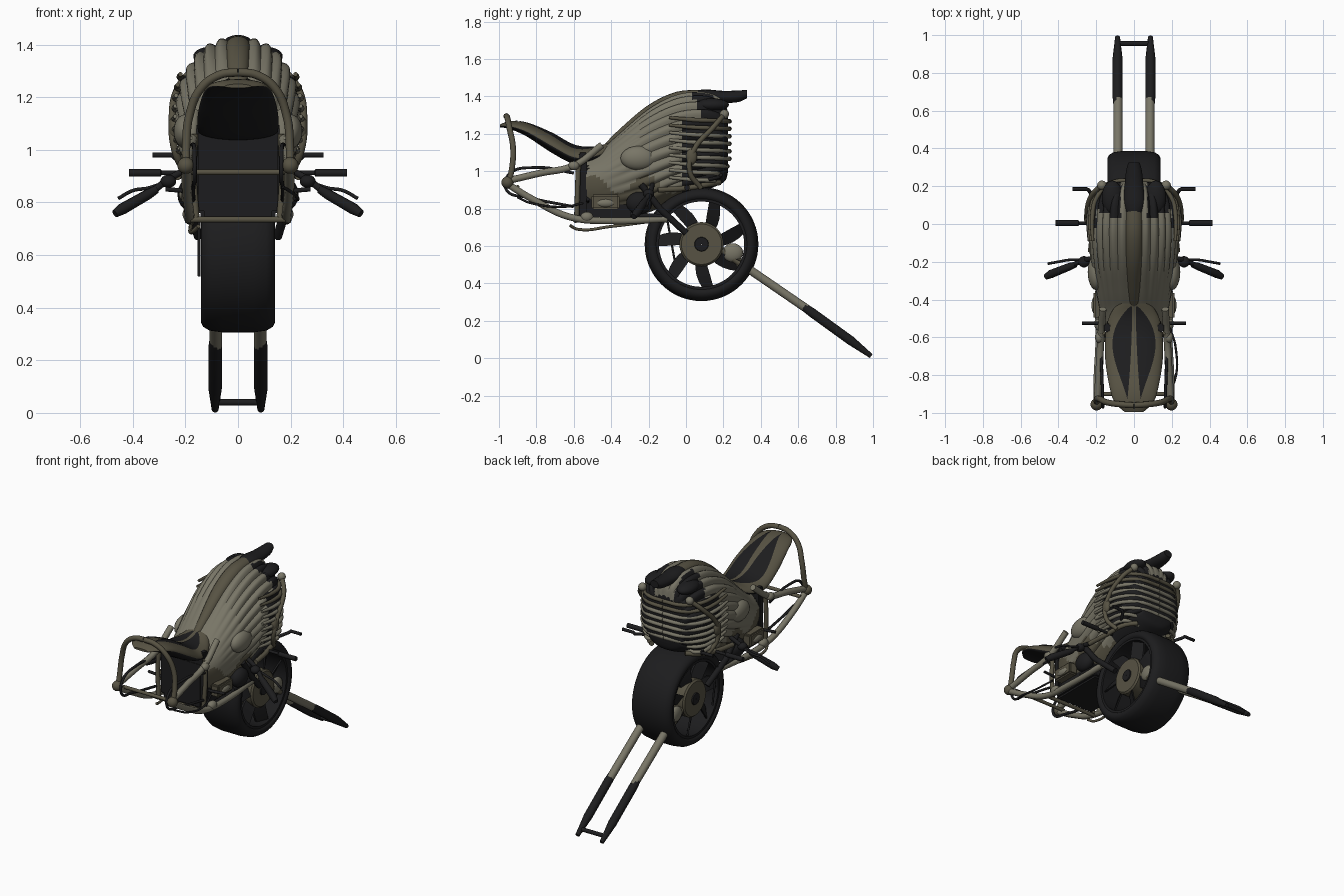
import bpy, bmesh, math
from mathutils import Vector

if "Cube" in bpy.data.objects:
    bpy.data.objects.remove(bpy.data.objects["Cube"])

def material(name, rgb):
    m = bpy.data.materials.new(name)
    m.diffuse_color = (*rgb, 1)
    m.use_nodes = True
    m.node_tree.nodes["Principled BSDF"].inputs["Base Color"].default_value = m.diffuse_color
    return m

LIGHT = material("light olive grey", (0.19, 0.18, 0.135))
BROWN = material("dark olive", (0.095, 0.085, 0.056))
BLACK = material("soft black", (0.012, 0.012, 0.013))
MATS = [LIGHT, BROWN, BLACK]

def finish(ob, angle=40):
    bpy.ops.object.select_all(action='DESELECT')
    ob.select_set(True)
    bpy.context.view_layer.objects.active = ob
    bpy.ops.object.shade_smooth_by_angle(angle=math.radians(angle))
    return ob

def from_bmesh(name, bm, mat=None, rule=None, angle=40):
    bmesh.ops.recalc_face_normals(bm, faces=bm.faces[:])
    bm.normal_update()
    if rule:
        for f in bm.faces:
            f.material_index = rule(f.calc_center_median(), f.normal)
    me = bpy.data.meshes.new(name)
    bm.to_mesh(me)
    bm.free()
    for m in ([mat] if mat else MATS):
        me.materials.append(m)
    ob = bpy.data.objects.new(name, me)
    bpy.context.collection.objects.link(ob)
    return finish(ob, angle)

def loft(bm, rings, cap=True, loop=False):
    vs = [[bm.verts.new(p) for p in r] for r in rings]
    n = len(vs[0])
    for i in range(len(vs) if loop else len(vs) - 1):
        a, b = vs[i], vs[(i + 1) % len(vs)]
        for j in range(n):
            bm.faces.new((a[j], a[(j + 1) % n], b[(j + 1) % n], b[j]))
    if cap and not loop:
        bm.faces.new(vs[0])
        bm.faces.new(vs[-1])

def tube(name, pts, r, mat, mirror=True, curved=True, radii=None):
    cu = bpy.data.curves.new(name, 'CURVE')
    cu.dimensions = '3D'
    cu.bevel_depth, cu.bevel_resolution, cu.resolution_u = r, 3, 6
    cu.use_fill_caps = True
    for s in ((1, -1) if mirror else (1,)):
        sp = cu.splines.new('BEZIER')
        sp.bezier_points.add(len(pts) - 1)
        for k, (bp, p) in enumerate(zip(sp.bezier_points, pts)):
            bp.co = (p[0] * s, p[1], p[2])
            bp.handle_left_type = bp.handle_right_type = 'AUTO' if curved else 'VECTOR'
            bp.radius = radii[k] if radii else 1
    cu.materials.append(mat)
    ob = bpy.data.objects.new(name, cu)
    bpy.context.collection.objects.link(ob)
    bpy.ops.object.select_all(action='DESELECT')
    ob.select_set(True)
    bpy.context.view_layer.objects.active = ob
    bpy.ops.object.convert(target='MESH')
    return finish(bpy.context.view_layer.objects.active)

def blob(name, loc, size, mat, mirror=True, box=False):
    bm = bmesh.new()
    for s in ((1, -1) if mirror else (1,)):
        if box:
            vs = bmesh.ops.create_cube(bm, size=2)['verts']
        else:
            vs = bmesh.ops.create_uvsphere(bm, u_segments=24, v_segments=12, radius=1)['verts']
        for v in vs:
            v.co = Vector((v.co.x * size[0] + loc[0] * s, v.co.y * size[1] + loc[1], v.co.z * size[2] + loc[2]))
    if box:
        bmesh.ops.bevel(bm, geom=bm.edges[:], offset=min(0.012, min(size) * 0.3), segments=2, affect='EDGES')
    return from_bmesh(name, bm, mat)

def smooth_rows(st, sub):
    # Catmull-Rom interpolation of station tuples
    out = []
    for i in range(len(st) - 1):
        a, b, c, d = st[max(i - 1, 0)], st[i], st[i + 1], st[min(i + 2, len(st) - 1)]
        for k in range(sub):
            t = k / sub
            out.append([0.5 * (2 * q + (r - p) * t + (2 * p - 5 * q + 4 * r - s) * t * t + (3 * q - p - 3 * r + s) * t ** 3)
                        for p, q, r, s in zip(a, b, c, d)])
    return out + [list(st[-1])]

# Fluted main shell: y, top, middle, bottom, half width
stations = [(-0.55, 1.06, 0.95, 0.77, 0.15), (-0.46, 1.11, 0.96, 0.76, 0.18), (-0.36, 1.20, 1.0, 0.76, 0.2),
            (-0.2, 1.335, 1.07, 0.78, 0.226), (-0.05, 1.41, 1.12, 0.85, 0.236), (0.08, 1.425, 1.14, 0.89, 0.228),
            (0.16, 1.405, 1.14, 0.92, 0.205), (0.21, 1.36, 1.13, 0.95, 0.165), (0.225, 1.30, 1.12, 1.0, 0.12)]
rows, N, FL = smooth_rows(stations, 5), 168, 28
bm = bmesh.new()
rings = []
for y, zt, zm, zb, w in rows:
    amp = 0.017 * min(1, max(0, (y + 0.45) / 0.35))
    ring = []
    for j in range(N):
        a = 2 * math.pi * j / N
        c, s = math.cos(a), math.sin(a)
        fl = 1 + (amp / 0.24) * (abs(math.cos(a * FL / 2)) - 0.7) * (1 if c > -0.75 else 0)
        x = w * math.copysign(abs(s) ** 0.85, s) * fl
        ring.append((x, y, zm + (zt - zm if c > 0 else zm - zb) * c * fl))
    rings.append(ring)
loft(bm, rings)

def shell_rule(c, n):
    if c.y < -0.545 or (c.y > -0.02 and c.z < 1.28):
        return 2
    if c.y > 0.04 + 0.4 * (1.4 - c.z) and abs(c.x) > 0.07:
        return 2
    return 1 if c.z < 0.93 + 0.05 * math.sin(c.y * 22) else 0
from_bmesh("fluted_shell", bm, rule=shell_rule, angle=50)

# Horizontal ribs wrapping round the rear of the shell
for k in range(9):
    z = 0.955 + 0.04 * k
    f = 1 - 0.9 * abs((z - 1.13) / 0.27) ** 2.4 * 0.4
    y1 = 0.238 - 0.07 * max(0, (1.05 - z) / 0.1)
    tube("rear_rib", [(0.238 * f, -0.09, z + 0.012), (0.24 * f, 0.04, z), (0.215 * f, 0.14, z - 0.004),
                      (0.13 * f, y1 - 0.022, z - 0.008), (0, y1 - 0.005, z - 0.008)], 0.012, LIGHT if k < 7 else BROWN,
         radii=[0.7, 1, 1, 1, 1])

# Raised spine and rear visor
def ridge(name, st, mat):
    b = bmesh.new()
    loft(b, [[(w * math.sin(k * math.pi / 8), y, (zt + zb) / 2 + (zt - zb) / 2 * math.cos(k * math.pi / 8)) for k in range(16)]
             for y, zt, zb, w in smooth_rows(st, 5)])
    from_bmesh(name, b, mat)
ridge("centre_spine", [(-0.45, 1.13, 1.08, 0.02), (-0.35, 1.23, 1.15, 0.032), (-0.2, 1.355, 1.28, 0.042),
                       (-0.05, 1.425, 1.35, 0.046), (0.1, 1.435, 1.37, 0.042)], BROWN)
ridge("rear_visor", [(0.0, 1.425, 1.35, 0.02), (0.1, 1.437, 1.37, 0.055), (0.2, 1.43, 1.365, 0.05),
                     (0.28, 1.432, 1.37, 0.042), (0.325, 1.435, 1.39, 0.03)], BLACK)
blob("shoulder_pad", (0.115, 0.14, 1.355), (0.055, 0.09, 0.035), BLACK)

# Seat: y, top, bottom, half width
seat = [(-0.995, 1.25, 1.235, 0.05), (-0.94, 1.268, 1.225, 0.105), (-0.85, 1.258, 1.185, 0.132), (-0.72, 1.205, 1.10, 0.152),
        (-0.6, 1.14, 1.04, 0.152), (-0.5, 1.128, 1.05, 0.135), (-0.42, 1.15, 1.08, 0.09)]
bm = bmesh.new()
rings = []
seat_rows = smooth_rows(seat, 7)
for y, zt, zb, w in seat_rows:
    m = zb + (zt - zb) * 0.35
    rings.append([(w * math.sin(k * math.pi / 36), y, m + (zt - m if math.cos(k * math.pi / 36) > 0 else m - zb) * math.cos(k * math.pi / 36))
                  for k in range(72)])
loft(bm, rings)
from_bmesh("seat", bm, rule=lambda c, n: 2 if n.z < -0.1 else 1)

# Twin dark pads laid on the seat
bm = bmesh.new()
for s in (1, -1):
    strips = []
    for y, zt, zb, w in seat_rows:
        t = (y + 0.93) / 0.5
        if not 0 < t < 1:
            continue
        m = zb + (zt - zb) * 0.35
        inner = 0.01 + 0.025 * (1 - t) ** 2
        outer = inner + 0.1 * math.sin(math.pi * t ** 1.4) ** 0.8
        strip = []
        for k in range(9):
            x = min(inner + (outer - inner) * k / 8, w * 0.95)
            strip.append(bm.verts.new((s * x, y, m + (zt - m) * math.sqrt(1 - (x / w) ** 2) + 0.004)))
        strips.append(strip)
    for a, b in zip(strips, strips[1:]):
        for k in range(8):
            q = (a[k], a[k + 1], b[k + 1], b[k])
            bm.faces.new(q if s > 0 else q[::-1])
from_bmesh("seat_pads", bm, BLACK)

# Inner chassis blocks closing the front opening
blob("inner_chassis", (0, -0.39, 0.88), (0.142, 0.185, 0.15), BLACK, mirror=False, box=True)
blob("front_bulkhead", (0, -0.55, 0.93), (0.158, 0.022, 0.17), BLACK, mirror=False, box=True)

# Wheel parts revolved round the axle
CY, CZ = 0.083, 0.61
def revolve(name, prof, mat, seg=64):
    b = bmesh.new()
    loft(b, [[(x, CY + r * math.cos(2 * math.pi * k / seg), CZ + r * math.sin(2 * math.pi * k / seg)) for x, r in prof]
             for k in range(seg)], loop=True)
    from_bmesh(name, b, mat)
half = [(0.125, 0.238), (0.138, 0.25), (0.141, 0.265), (0.132, 0.283), (0.108, 0.297), (0.06, 0.304)]
revolve("tyre", half + [(-x, r) for x, r in reversed(half)], BLACK)
revolve("rim", [(0.13, 0.228), (0.13, 0.243), (-0.13, 0.243), (-0.13, 0.228)], BLACK)
revolve("hub", [(0.125, 0.002), (0.125, 0.108), (0.115, 0.118), (-0.115, 0.118), (-0.125, 0.108), (-0.125, 0.002)], BROWN, 40)
revolve("hub_cap", [(0.132, 0.002), (0.132, 0.036), (0.12, 0.04), (-0.12, 0.04), (-0.132, 0.036), (-0.132, 0.002)], BLACK, 24)

# Twisted blade spokes on both sides
bm = bmesh.new()
for s in (1, -1):
    for k in range(7):
        rings = []
        for q in range(5):
            r = 0.09 + 0.15 * q / 4
            a0 = 2 * math.pi * (k + 0.2) / 7 + q * 0.05
            hw = 0.028 + 0.008 * math.sin(math.pi * q / 4)
            rings.append([(s * (0.085 + dx + u * 0.02), CY + r * math.cos(a0) - u * hw * math.sin(a0), CZ + r * math.sin(a0) + u * hw * math.cos(a0))
                          for u, dx in ((-1, 0), (1, 0), (1, 0.012), (-1, 0.012))])
        loft(bm, rings)
from_bmesh("spoke_blades", bm, BLACK)

# Fork trailing behind the wheel
tube("fork_upper", [(0.085, 0.2, 0.57), (0.085, 0.66, 0.255)], 0.024, LIGHT, curved=False)
tube("fork_lower", [(0.087, 0.63, 0.275), (0.087, 0.67, 0.247), (0.087, 0.88, 0.095), (0.087, 0.99, 0.012)],
     0.026, BLACK, curved=False, radii=[0.85, 1, 1, 0.5])
tube("fork_crossbar", [(-0.085, 0.955, 0.04), (0.085, 0.955, 0.04)], 0.013, BLACK, mirror=False, curved=False)
blob("fork_bracket", (0.1, 0.25, 0.565), (0.025, 0.055, 0.05), LIGHT)
tube("fork_link", [(0.1, 0.16, 0.6), (0.1, 0.3, 0.5)], 0.018, BROWN, curved=False)

# Front frame tubes
tube("front_hoop", [(0.197, -0.95, 0.93), (0.197, -0.93, 1.02), (0.185, -0.925, 1.13), (0.14, -0.945, 1.235), (0.07, -0.955, 1.285), (0, -0.96, 1.295)],
     0.016, BROWN)
tube("lower_frame_rail", [(0.195, -0.96, 0.935), (0.195, -0.82, 0.85), (0.185, -0.62, 0.755), (0.185, -0.4, 0.735), (0.17, -0.1, 0.745)],
     0.019, LIGHT)
tube("upper_frame_rail", [(0.195, -0.95, 0.95), (0.185, -0.78, 0.99), (0.175, -0.6, 1.03), (0.165, -0.45, 1.14)], 0.019, LIGHT)
tube("opening_upright", [(0.16, -0.585, 0.74), (0.17, -0.58, 0.9), (0.165, -0.575, 1.06)], 0.014, BROWN)
tube("opening_sill", [(-0.18, -0.59, 0.735), (0.18, -0.59, 0.735)], 0.012, BROWN, mirror=False)
tube("front_cross_tube", [(-0.195, -0.9, 0.915), (0.195, -0.9, 0.915)], 0.011, BROWN, mirror=False)
blob("frame_joint", (0.198, -0.955, 0.94), (0.032, 0.032, 0.032), BROWN)
blob("rail_joint", (0.185, -0.6, 1.03), (0.022, 0.03, 0.024), LIGHT)
blob("lower_joint", (0.185, -0.53, 0.755), (0.026, 0.035, 0.028), LIGHT)
tube("front_cable", [(0.18, -0.6, 0.99), (0.17, -0.8, 1.02), (0.165, -0.95, 0.98), (0.165, -0.96, 0.9), (0.17, -0.84, 0.86), (0.17, -0.6, 0.81)], 0.008, BLACK)
tube("side_cable", [(0.17, -0.9, 0.86), (0.215, -0.83, 0.83), (0.22, -0.65, 0.81), (0.19, -0.55, 0.83)], 0.006, BLACK, mirror=False)
tube("ground_wire", [(-0.15, -0.62, 0.71), (-0.17, -0.58, 0.69), (-0.18, -0.4, 0.705), (-0.17, -0.2, 0.73)], 0.008, BROWN, mirror=False)
tube("side_stand", [(-0.148, -0.1, 0.74), (-0.148, -0.06, 0.52)], 0.006, BLACK, mirror=False, curved=False)

# Side covers and engine details
blob("side_cover", (0.2, -0.255, 1.07), (0.045, 0.095, 0.065), LIGHT)
blob("engine_case", (0.185, -0.43, 0.835), (0.03, 0.075, 0.04), BROWN, box=True)
blob("engine_cover", (0.2, -0.43, 0.83), (0.025, 0.055, 0.026), LIGHT)
blob("clutch_case", (0.185, -0.25, 0.83), (0.045, 0.07, 0.06), BLACK)
tube("swing_strut", [(0.2, -0.24, 0.93), (0.19, -0.14, 0.8), (0.15, 0.0, 0.67)], 0.018, BLACK, curved=False)
tube("belly_bar", [(0.17, -0.3, 0.765), (0.17, -0.08, 0.755)], 0.015, BLACK)

# Rear side braces
tube("rear_brace", [(0.165, 0.21, 1.31), (0.225, 0.15, 1.24), (0.25, 0.04, 1.11), (0.24, 0.02, 1.0), (0.2, 0.08, 0.91)], 0.014, BROWN)
tube("rear_lower_tube", [(0.23, -0.15, 0.9), (0.21, 0.0, 0.91), (0.18, 0.12, 0.93), (0.12, 0.18, 0.94)], 0.015, BROWN)
blob("brace_joint", (0.245, 0.03, 1.08), (0.02, 0.03, 0.045), BROWN)
blob("brace_top", (0.17, 0.205, 1.305), (0.025, 0.025, 0.025), LIGHT)

# Pegs and handlebars
tube("long_peg", [(0.18, 0.005, 0.912), (0.29, 0.005, 0.912), (0.295, 0.005, 0.912), (0.415, 0.005, 0.912)], 0.015, BLACK, curved=False, radii=[0.6, 0.6, 1, 1])
tube("rear_peg", [(0.19, 0.1, 0.95), (0.24, 0.18, 0.97), (0.25, 0.185, 0.98), (0.325, 0.185, 0.98)], 0.010, BLACK, curved=False)
tube("front_peg", [(0.15, -0.525, 0.84), (0.275, -0.525, 0.85)], 0.009, BLACK, curved=False)
tube("handlebar", [(0.19, -0.18, 0.93), (0.26, -0.19, 0.89), (0.34, -0.225, 0.83)], 0.013, BLACK)
tube("grip", [(0.31, -0.215, 0.85), (0.34, -0.225, 0.832), (0.44, -0.265, 0.775), (0.468, -0.28, 0.757)], 0.022, BLACK, curved=False, radii=[0.7, 0.9, 1, 0.7])
tube("lever", [(0.27, -0.19, 0.88), (0.34, -0.19, 0.855), (0.4, -0.2, 0.845), (0.455, -0.21, 0.815)], 0.007, BLACK)
blob("handlebar_clamp", (0.265, -0.2, 0.88), (0.03, 0.03, 0.025), BLACK)
